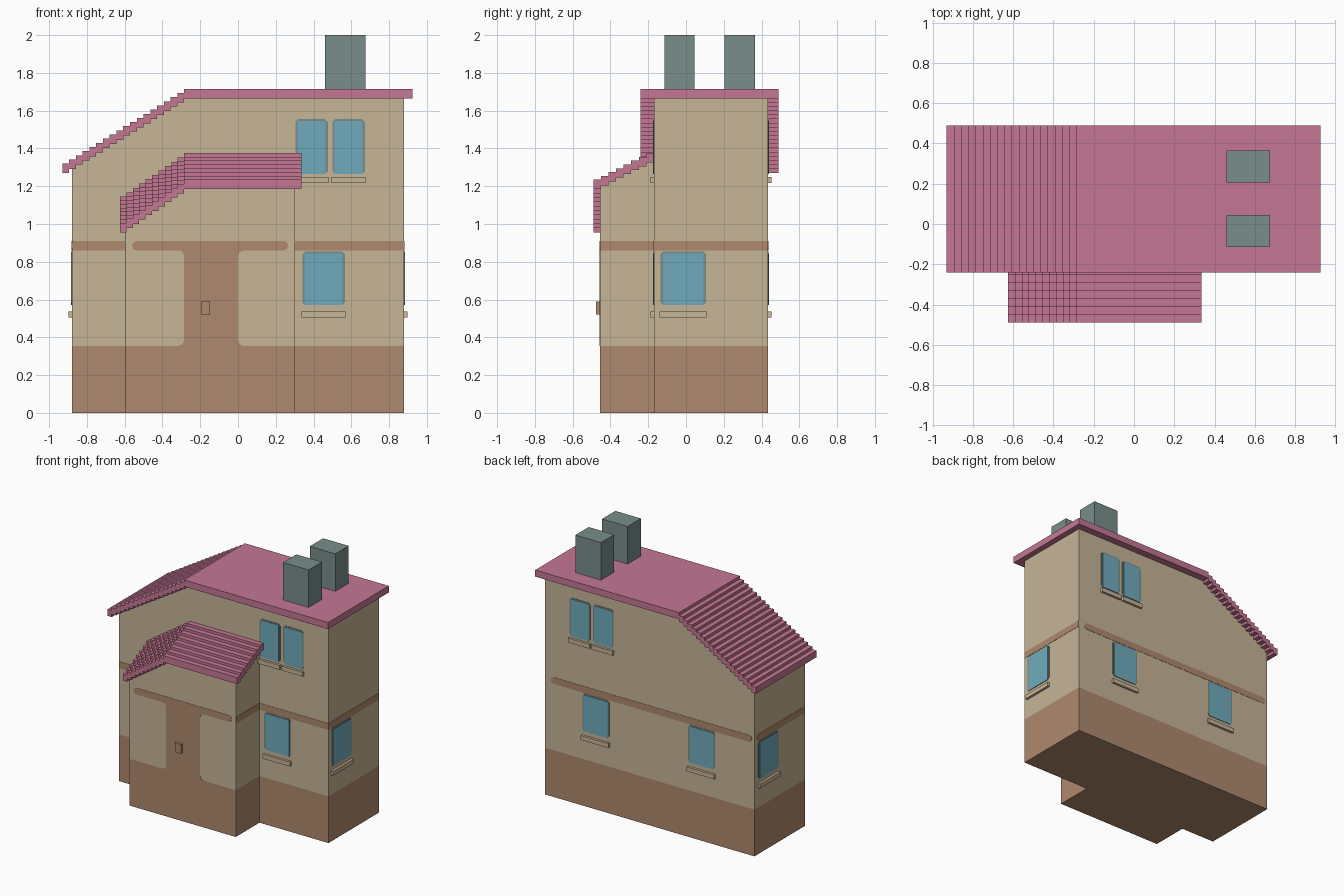
import bpy, bmesh, math
from mathutils import Vector

if "Cube" in bpy.data.objects:
    bpy.data.objects.remove(bpy.data.objects["Cube"], do_unlink=True)


def material(name, r, g, b):
    m = bpy.data.materials.new(name)
    m.use_nodes = True
    m.diffuse_color = (r, g, b, 1)
    node = next(n for n in m.node_tree.nodes if n.type == 'BSDF_PRINCIPLED')
    node.inputs["Base Color"].default_value = (r, g, b, 1)
    return m


BEIGE = material("beige plaster", 0.57, 0.46, 0.31)
BROWN = material("brown trim", 0.43, 0.25, 0.157)
PINK = material("pink roof", 0.56, 0.187, 0.295)
GLASS = material("blue glass", 0.163, 0.41, 0.51)
GREY = material("grey stone", 0.19, 0.267, 0.254)

# wall directions
FRONT, RIGHT, BACK, LEFT = (Vector(v) for v in ((0, -1), (1, 0), (0, 1), (-1, 0)))
PLINTH, BAND_LOW, BAND_HIGH = 0.355, 0.86, 0.91


def finish(name, bm, *mats):
    bmesh.ops.recalc_face_normals(bm, faces=bm.faces)
    mesh = bpy.data.meshes.new(name)
    bm.to_mesh(mesh)
    bm.free()
    for m in mats:
        mesh.materials.append(m)
    ob = bpy.data.objects.new(name, mesh)
    bpy.context.scene.collection.objects.link(ob)
    return ob


def extrude_profile(bm, pts, normal, d0, d1):
    """Profile of (along wall, height) points, extruded along the wall normal."""
    along = Vector((-normal.y, normal.x))
    rings = []
    for d in (d0, d1):
        ring = []
        for u, z in pts:
            p = normal * d + along * u
            ring.append(bm.verts.new((p.x, p.y, z)))
        rings.append(ring)
        bm.faces.new(ring)
    a, b = rings
    for i in range(len(a)):
        j = (i + 1) % len(a)
        bm.faces.new((a[i], a[j], b[j], b[i]))


def rect(u0, u1, z0, z1):
    return [(u0, z0), (u1, z0), (u1, z1), (u0, z1)]


def capsule(u0, u1, z0, z1):
    r, zc = (z1 - z0) / 2, (z0 + z1) / 2
    pts = []
    for c, start in ((u1 - r, -90), (u0 + r, 90)):
        for k in range(7):
            a = math.radians(start + k * 30)
            pts.append((c + r * math.cos(a), zc + r * math.sin(a)))
    return pts


def prism(name, pts, normal, d0, d1, mat):
    bm = bmesh.new()
    extrude_profile(bm, pts, normal, d0, d1)
    return finish(name, bm, mat)


def add_box(bm, x0, x1, y0, y1, z0, z1):
    extrude_profile(bm, rect(x0, x1, z0, z1), FRONT, -y1, -y0)


def finish_walls(name, bm):
    """Cut the walls at plinth height and colour the lower faces brown."""
    bmesh.ops.bisect_plane(bm, geom=bm.verts[:] + bm.edges[:] + bm.faces[:],
                           plane_co=(0, 0, PLINTH), plane_no=(0, 0, 1))
    for f in bm.faces:
        f.material_index = int(f.calc_center_median().z < PLINTH)
    finish(name, bm, BEIGE, BROWN)


# main walls
RIDGE_X = -0.285
bm = bmesh.new()
extrude_profile(bm, [(-0.88, 0), (0.88, 0), (0.88, 1.68), (RIDGE_X, 1.68), (-0.88, 1.31)],
                FRONT, -0.435, 0.17)
finish_walls("main_walls", bm)

# porch walls, sloping down to the front and to one side
ROW, ROW_DROP, COL, COL_DROP = 0.04, 0.02, 0.034, 0.023
bm = bmesh.new()
for x in (-0.595, RIDGE_X, 0.30):
    for y in (-0.455, -0.12):
        top = (1.345 - (-0.17 - y) * ROW_DROP / ROW
               - max(0, RIDGE_X - x) * COL_DROP / COL)
        bm.verts.new((x, y, 0))
        bm.verts.new((x, y, top))
hull = bmesh.ops.convex_hull(bm, input=bm.verts)
bmesh.ops.dissolve_limit(bm, angle_limit=0.01, verts=bm.verts[:], edges=bm.edges[:])
finish_walls("porch_walls", bm)

# main roof: flat slab plus stepped tile courses
THICK = 0.05
bm = bmesh.new()
add_box(bm, RIDGE_X, 0.925, -0.24, 0.49, 1.715 - THICK, 1.715)
STEPS = 18
width, drop = 0.645 / STEPS, 0.395 / STEPS
for i in range(STEPS):
    x, z = RIDGE_X - i * width, 1.715 - (i + 1) * drop
    add_box(bm, x - width, x, -0.24, 0.49, z - THICK, z)
finish("main_roof", bm, PINK)

# porch roof: courses stepping down in both directions
bm = bmesh.new()
for row in range(8):
    y = -0.17 - row * ROW
    for col in range(11):
        x1 = RIDGE_X - (col - 1) * COL if col else 0.335
        x0 = RIDGE_X - col * COL
        z = 1.375 - row * ROW_DROP - col * COL_DROP
        add_box(bm, x0, x1, y - ROW, y, z - THICK, z)
finish("porch_roof", bm, PINK)

# chimneys
for i, y in enumerate((-0.035, 0.285)):
    bm = bmesh.new()
    add_box(bm, 0.46, 0.675, y - 0.08, y + 0.08, 1.70, 2.0)
    finish(f"chimney_{i + 1}", bm, GREY)

# painted bands around the walls
BANDS = [
    ("front_right", FRONT, 0.17, 0.30, 0.88, rect),
    ("front_left", FRONT, 0.17, -0.88, -0.595, rect),
    ("right", RIGHT, 0.88, -0.17, 0.435, rect),
    ("back", BACK, 0.435, -0.83, 0.86, capsule),
    ("left", LEFT, 0.88, -0.405, 0.17, capsule),
    ("porch_front", FRONT, 0.455, -0.56, 0.265, capsule),
    ("porch_right", RIGHT, 0.30, -0.455, -0.17, rect),
    ("porch_left", LEFT, 0.595, 0.17, 0.455, rect),
]
for name, wall, dist, u0, u1, shape in BANDS:
    prism(f"{name}_band", shape(u0, u1, BAND_LOW, BAND_HIGH),
          wall, dist - 0.004, dist + 0.002, BROWN)

# door with flared corners, and its handle
DOOR_MID, DOOR_HALF = -0.1425, 0.1425
side = [(0.03, PLINTH), (0.008, PLINTH + 0.008), (0, PLINTH + 0.03),
        (0, BAND_LOW - 0.03), (0.008, BAND_LOW - 0.008), (0.03, BAND_LOW)]
pts = [(DOOR_MID + DOOR_HALF + u, z) for u, z in side]
pts += [(DOOR_MID - DOOR_HALF - u, z) for u, z in reversed(side)]
prism("door", pts, FRONT, 0.451, 0.457, BROWN)
prism("door_handle", rect(-0.197, -0.147, 0.52, 0.59), FRONT, 0.45, 0.476, BROWN)


def window(name, wall, dist, mid, w, z0, z1, sill_z):
    h, c = w / 2, 0.015
    frame = [(-h, z0 + 0.015), (-h + c, z0), (h - c, z0), (h, z0 + 0.015),
             (h, z1 - c), (h - c, z1), (-h + c, z1), (-h, z1 - c)]
    prism(f"{name}_frame", [(mid + u, z) for u, z in frame],
          wall, dist - 0.004, dist + 0.003, GREY)
    g = h - 0.012
    prism(f"{name}_glass", rect(mid - g, mid + g, z0, z1 - 0.01),
          wall, dist - 0.004, dist + 0.005, GLASS)
    s = h + 0.004
    prism(f"{name}_sill", rect(mid - s, mid + s, sill_z, sill_z + 0.033),
          wall, dist - 0.01, dist + 0.018, BEIGE)


# ground floor windows
for name, wall, dist, mid, w in (
        ("front_window", FRONT, 0.17, 0.453, 0.225),
        ("back_window_1", BACK, 0.435, -0.453, 0.225),
        ("back_window_2", BACK, 0.435, 0.437, 0.225),
        ("right_window", RIGHT, 0.88, -0.015, 0.24),
        ("left_window", LEFT, 0.88, -0.27, 0.24)):
    window(name, wall, dist, mid, w, 0.57, 0.855, 0.505)

# upper window pairs, front and back
for name, wall, dist, sign in (("front", FRONT, 0.17, 1), ("back", BACK, 0.435, -1)):
    for i, mid in enumerate((0.39, 0.586)):
        window(f"{name}_upper_window_{i + 1}", wall, dist, sign * mid, 0.172,
               1.265, 1.555, 1.217)
